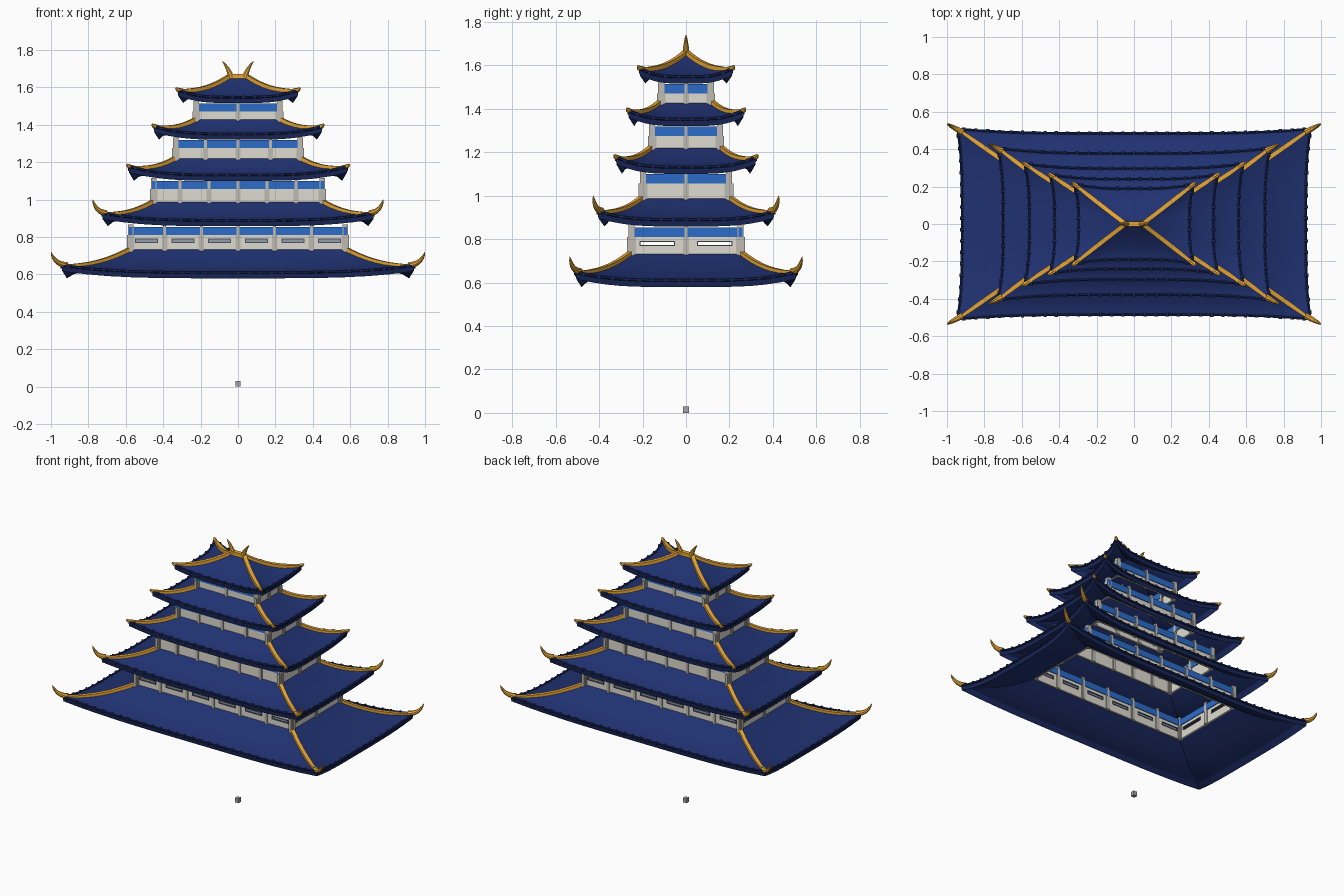
import bpy, bmesh, math
from mathutils import Matrix, Vector

old = bpy.data.objects.get("Cube")
if old:
    bpy.data.objects.remove(old, do_unlink=True)


def material(name, rgb):
    m = bpy.data.materials.new(name)
    m.use_nodes = True
    col = (*rgb, 1)
    m.diffuse_color = col
    m.node_tree.nodes["Principled BSDF"].inputs["Base Color"].default_value = col
    return m


NAVY = material("navy tile", (0.014, 0.031, 0.165))
DARK = material("dark navy eave", (0.009, 0.019, 0.095))
GOLD = material("gold", (0.82, 0.4, 0.04))
PLASTER = material("pale plaster", (0.74, 0.71, 0.64))
STONE = material("pale grey post", (0.52, 0.5, 0.45))
BLUE = material("bright blue", (0.025, 0.15, 0.58))
SLATE = material("slate frame", (0.07, 0.085, 0.12))
PANE = material("blue grey pane", (0.3, 0.34, 0.42))
BLOCK = material("grey block", (0.4, 0.4, 0.4))


def finish(name, bm, mats, angle=None):
    bmesh.ops.recalc_face_normals(bm, faces=bm.faces)
    mesh = bpy.data.meshes.new(name)
    bm.to_mesh(mesh)
    bm.free()
    for m in mats:
        mesh.materials.append(m)
    ob = bpy.data.objects.new(name, mesh)
    bpy.context.collection.objects.link(ob)
    if angle:
        bpy.ops.object.select_all(action='DESELECT')
        ob.select_set(True)
        bpy.context.view_layer.objects.active = ob
        bpy.ops.object.shade_smooth_by_angle(angle=angle)


def box(bm, lo, hi, turn=Matrix()):
    lo, hi = Vector(lo), Vector(hi)
    bmesh.ops.create_cube(bm, size=1, matrix=turn @ Matrix.Translation((lo + hi) / 2)
                          @ Matrix.Diagonal((*(hi - lo), 1)))


def sweep(bm, points, radii, sides=6):
    """Tube through the points with a radius at each one."""
    rings = []
    for i, p in enumerate(points):
        d = (points[min(i + 1, len(points) - 1)] - points[max(i - 1, 0)]).normalized()
        flat = Vector((d.x, d.y, 0))
        side = Vector((-d.y, d.x, 0)).normalized() if flat.length > 1e-4 else Vector((0, 1, 0))
        up = d.cross(side)
        ring = []
        for k in range(sides):
            a = math.tau * (k + 0.5) / sides
            ring.append(bm.verts.new(p + radii[i] * (side * math.cos(a) + up * math.sin(a))))
        rings.append(ring)
    for a, b in zip(rings, rings[1:]):
        for k in range(sides):
            n = (k + 1) % sides
            bm.faces.new((a[k], a[n], b[n], b[k]))
    bm.faces.new(rings[0])
    bm.faces.new(rings[-1])


class Roof:
    """Concave hipped roof whose eaves rise and flare towards the corners."""

    def __init__(self, inner, outer, top, eave, lift, flare):
        self.inner, self.outer = inner, outer
        self.top, self.eave, self.lift, self.flare = top, eave, lift, flare

    def point(self, k, s, u, drop=0.0):
        half = [a + (b - a) * u + self.flare * u * u * abs(s) ** 4
                for a, b in zip(self.inner, self.outer)]
        z = self.eave + (self.top - self.eave) * (1 - u) ** 1.55
        z += self.lift * u * u * abs(s) ** 4 - drop
        along, out = (half[0], half[1]) if k % 2 == 0 else (half[1], half[0])
        return Matrix.Rotation(k * math.pi / 2, 3, 'Z') @ Vector((s * along, -out, z))


def build_roof(label, roof, horn_tip):
    # Shell: over the top, down the fascia, back along the underside
    bm = bmesh.new()
    steps, n, fascia = 8, 16, 0.032
    rows = [(i / steps, 0) for i in range(steps + 1)]
    rows += [(0.985, fascia)] + [(i / steps, 0.014) for i in range(steps - 1, -1, -1)]
    grid = [[bm.verts.new(roof.point(k, 2 * j / n - 1, u, d))
             for k in range(4) for j in range(n)] for u, d in rows]
    for r in range(len(grid)):
        a, b = grid[r], grid[(r + 1) % len(grid)]
        for j in range(4 * n):
            q = (j + 1) % (4 * n)
            f = bm.faces.new((a[j], a[q], b[q], b[j]))
            f.material_index = 1 if r == steps else 0
    finish(label + "_roof", bm, [NAVY, DARK], math.radians(15))

    # Rolled lip and round tile ends along the eaves
    bm = bmesh.new()
    for k in range(4):
        lip = [roof.point(k, j / 8 - 1, 1) for j in range(17)]
        sweep(bm, lip, [0.007] * 17)
        count = round(2 * roof.outer[k % 2] / 0.06)
        turn = Matrix.Rotation(k * math.pi / 2, 4, 'Z') @ Matrix.Rotation(math.pi / 2, 4, 'X')
        for i in range(count):
            p = roof.point(k, (2 * i + 1) / count - 1, 1)
            bmesh.ops.create_cone(bm, cap_ends=True, segments=8, radius1=0.009, radius2=0.009,
                                  depth=0.02, matrix=Matrix.Translation(p) @ turn)
    finish(label + "_eave_tiles", bm, [DARK], math.radians(50))

    # Gold hip ridges, ending in horns or small knobs
    bm = bmesh.new()
    for k in range(4):
        pts = [roof.point(k, 1, i / 10, -0.001) for i in range(11)]
        sweep(bm, pts, [0.017] * 8 + [0.015, 0.013, 0.011], 4)
        end = pts[-1]
        sx, sy = math.copysign(1, end.x), math.copysign(1, end.y)
        if horn_tip:
            tip = Vector((sx * horn_tip[0], sy * horn_tip[1], horn_tip[2]))
            base = roof.point(k, 1, 0.93, -0.004)
            bend = Vector((end.x * 0.35 + tip.x * 0.65, end.y * 0.35 + tip.y * 0.65, end.z + 0.004))
            curve = [base * (1 - t) ** 2 + bend * 2 * t * (1 - t) + tip * t * t
                     for t in (i / 7 for i in range(8))]
            sweep(bm, curve, [0.017 * (1 - i / 7) ** 0.6 + 0.001 for i in range(8)], 8)
        else:
            out = Vector((sx, sy * 0.7, 0)) * 0.009
            sweep(bm, [pts[-2], end, end + out + Vector((0, 0, 0.01))], [0.011, 0.012, 0.005], 6)
    finish(label + "_hip_ridges", bm, [GOLD], math.radians(40))


def build_walls(label, half, z0, z1, bays, windows=False):
    posts, panels, bands, frames = (bmesh.new() for _ in range(4))
    split = z1 - 0.043
    for k in range(4):
        turn = Matrix.Rotation(k * math.pi / 2, 4, 'Z')
        length, dist = half[k % 2], half[1 - k % 2]
        bay = 2 * length / bays[k % 2]
        y = -dist + 0.014
        for i in range(bays[k % 2] + 1):
            x = -length + i * bay
            corner = i in (0, bays[k % 2])
            w = 0.014 if corner else 0.008
            x -= math.copysign(w, x) if corner else 0
            box(posts, (x - w, y - 0.014, z0 - 0.02), (x + w, y + 0.012, z1 + 0.015), turn)
            # Slim side rail on each face of the post
            box(posts, (x - w - 0.006, y - 0.009, z0 - 0.02),
                (x + w + 0.006, y + 0.009, split), turn)
        for i in range(bays[k % 2]):
            a, b = -length + i * bay, -length + (i + 1) * bay
            box(bands, (a, y - 0.01, split), (b, y + 0.01, z1), turn)
            if not windows:
                box(panels, (a, y - 0.005, z0 - 0.02), (b, y + 0.005, split), turn)
                continue
            # Panel around a slot, with a slim frame
            m, h, zc = bay * 0.3, 0.009, (z0 + split) / 2 + 0.006
            c = (a + b) / 2
            for lo, hi in (((a, z0 - 0.02), (b, zc - h)), ((a, zc + h), (b, split)),
                           ((a, zc - h), (c - m, zc + h)), ((c + m, zc - h), (b, zc + h))):
                box(panels, (lo[0], y - 0.005, lo[1]), (hi[0], y + 0.005, hi[1]), turn)
            t = 0.003
            for s in (-1, 1):
                box(frames, (c - m - t, y - 0.008, zc + s * h - t),
                    (c + m + t, y + 0.008, zc + s * h + t), turn)
                box(frames, (c + s * m - t, y - 0.008, zc - h),
                    (c + s * m + t, y + 0.008, zc + h), turn)
            # Long walls have panes, short walls open slots
            if k % 2 == 0:
                first = len(frames.faces)
                box(frames, (c - m, y - 0.003, zc - h), (c + m, y + 0.003, zc + h), turn)
                for f in list(frames.faces)[first:]:
                    f.material_index = 1
    finish(label + "_posts", posts, [STONE])
    finish(label + "_wall_panels", panels, [PLASTER])
    finish(label + "_blue_bands", bands, [BLUE])
    if windows:
        finish(label + "_windows", frames, [SLATE, PANE])
    else:
        frames.free()


# Roofs from lowest to highest
build_roof("first", Roof((0.57, 0.25), (0.92, 0.485), 0.737, 0.611, 0.038, 0.024), (1.0, 0.535, 0.72))
build_roof("second", Roof((0.45, 0.2), (0.7, 0.378), 0.99, 0.89, 0.038, 0.028), (0.777, 0.427, 1.0))
build_roof("third", Roof((0.335, 0.16), (0.56, 0.297), 1.22, 1.132, 0.045, 0.026), None)
build_roof("fourth", Roof((0.225, 0.12), (0.425, 0.24), 1.428, 1.352, 0.04, 0.026), None)
build_roof("top", Roof((0.05, 0.004), (0.297, 0.19), 1.655, 1.548, 0.038, 0.026), None)

# Walls between the roofs
build_walls("first", (0.588, 0.265), 0.737, 0.853, (6, 2), True)
build_walls("second", (0.465, 0.212), 0.99, 1.1, (6, 2))
build_walls("third", (0.347, 0.17), 1.22, 1.318, (4, 2))
build_walls("fourth", (0.237, 0.128), 1.428, 1.513, (2, 2))

# Crowning ridge with a pair of horns
bm = bmesh.new()
box(bm, (-0.052, -0.014, 1.645), (0.052, 0.014, 1.672))
for s in (-1, 1):
    path = [Vector((s * (0.04 + 0.043 * t ** 1.6), 0, 1.655 + 0.085 * t))
            for t in (i / 7 for i in range(8))]
    sweep(bm, path, [0.017 * (1 - i / 7) ** 0.7 + 0.001 for i in range(8)], 8)
finish("crown_ridge", bm, [GOLD], math.radians(40))

# Small block on the ground
bm = bmesh.new()
box(bm, (-0.013, -0.013, 0), (0.013, 0.013, 0.03))
finish("ground_block", bm, [BLOCK])
